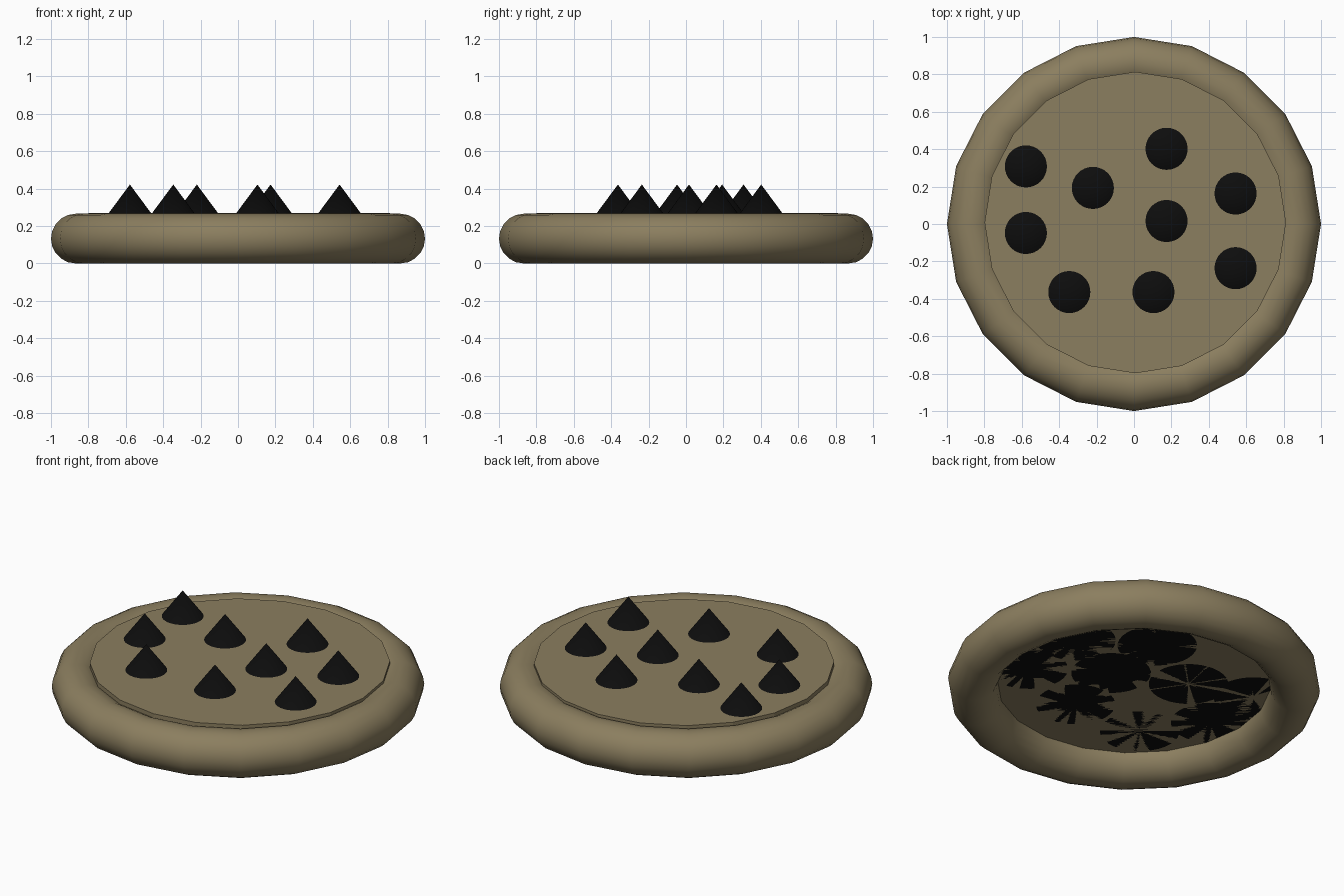
import bpy, math
from math import cos, sin, pi

if "Cube" in bpy.data.objects:
    bpy.data.objects.remove(bpy.data.objects["Cube"])

def material(name, rgb):
    m = bpy.data.materials.new(name)
    m.diffuse_color = (*rgb, 1)
    m.use_nodes = True
    m.node_tree.nodes["Principled BSDF"].inputs["Base Color"].default_value = m.diffuse_color
    return m

tan = material("tan", (0.26, 0.21, 0.115))
black = material("black", (0.004, 0.004, 0.004))

def finish(name, mat, smooth_angle=None):
    ob = bpy.context.object
    ob.name = name
    ob.data.materials.append(mat)
    if smooth_angle:
        bpy.ops.object.shade_smooth_by_angle(angle=math.radians(smooth_angle))
    return ob

MID = 0.133    # height of the ring centre, also the underside of disc and cones
TOP = 0.27     # top of the disc

# Rounded outer ring
bpy.ops.mesh.primitive_torus_add(major_segments=20, minor_segments=20,
                                 major_radius=1 - MID, minor_radius=MID,
                                 location=(0, 0, MID))
finish("rim", tan, 40)

# Flat filling disc, sitting a little off centre
bpy.ops.mesh.primitive_cylinder_add(vertices=20, radius=0.806, depth=TOP - MID,
                                    location=(0.007, 0.008, (TOP + MID) / 2))
finish("filling", tan)

# Scattered cones, partly sunk in the disc
TIP, RADIUS = 0.422, 0.214
spots = [(-0.578, 0.308), (-0.22, 0.193), (0.174, 0.402),
         (0.543, 0.163), (0.174, 0.016), (-0.578, -0.048),
         (-0.346, -0.364), (0.104, -0.364), (0.543, -0.236)]
for i, (x, y) in enumerate(spots):
    bpy.ops.mesh.primitive_cone_add(vertices=32, radius1=RADIUS, radius2=0,
                                    depth=TIP - MID, end_fill_type='TRIFAN',
                                    location=(x, y, (TIP + MID) / 2))
    finish(f"cone_{i + 1}", black, 40)
